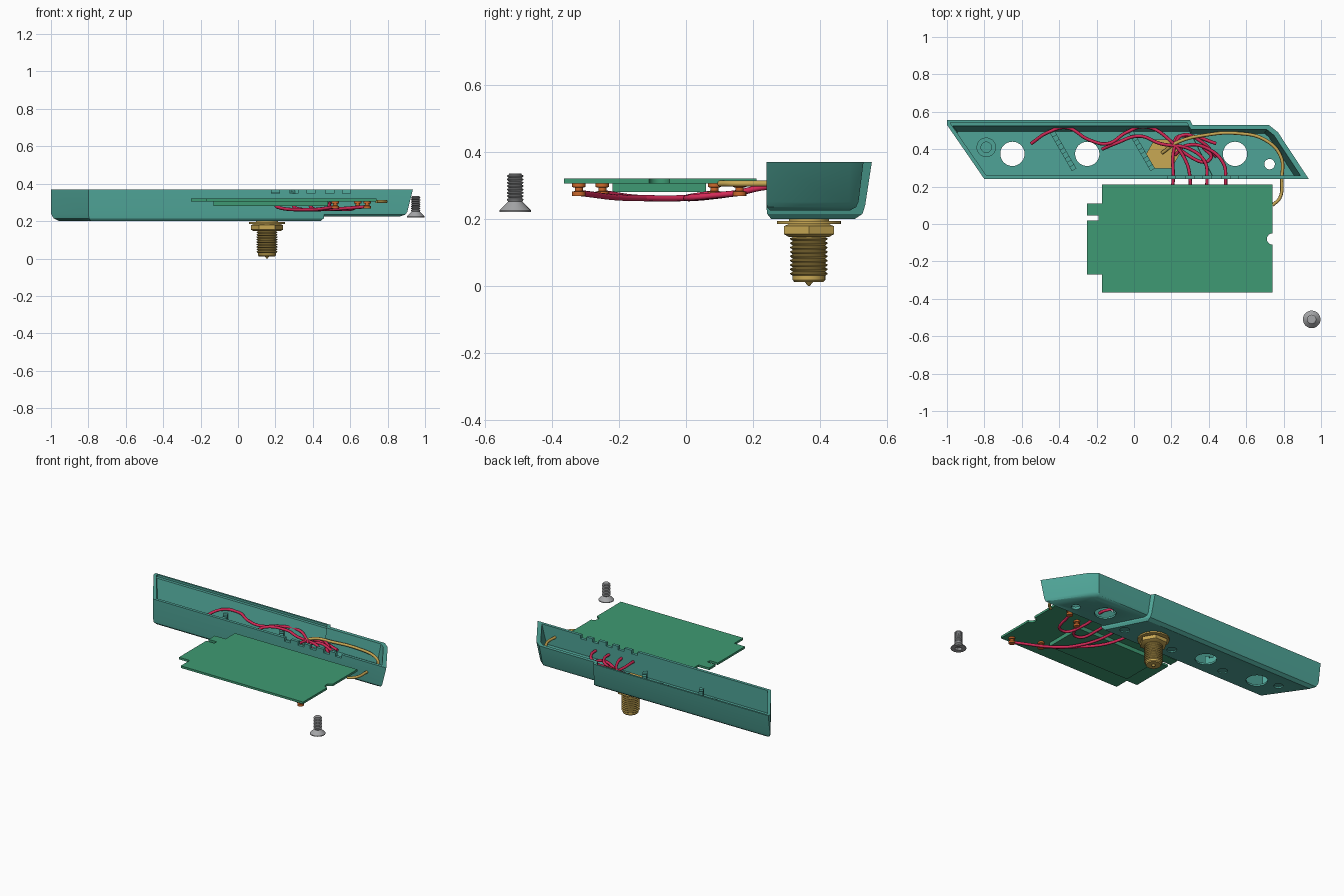
import bpy, bmesh, math
from mathutils import Vector

old = bpy.data.objects.get("Cube")
if old:
    bpy.data.objects.remove(old, do_unlink=True)


def material(name, *rgb):
    linear = [((c / 255 + 0.055) / 1.055) ** 2.4 for c in rgb] + [1]
    mat = bpy.data.materials.new(name)
    mat.use_nodes = True
    mat.diffuse_color = linear
    mat.node_tree.nodes["Principled BSDF"].inputs["Base Color"].default_value = linear
    return mat


teal = material("teal plastic", 79, 164, 151)
green = material("board green", 62, 154, 115)
gold = material("brass", 200, 168, 84)
red = material("red insulation", 212, 42, 88)
orange = material("copper orange", 206, 106, 44)
steel = material("steel", 165, 166, 168)


def add(name, data, mat):
    obj = bpy.data.objects.new(name, data)
    bpy.context.scene.collection.objects.link(obj)
    data.materials.append(mat)
    return obj


def smooth(mesh):
    mesh.shade_smooth()
    mesh.set_sharp_from_angle(angle=math.radians(32))


def loft(name, rings, mat):
    """Skin a stack of (outline, z) rings and cap both ends."""
    bm = bmesh.new()
    loops = [[bm.verts.new((x, y, z)) for x, y in pts] for pts, z in rings]
    for low, high in zip(loops, loops[1:]):
        for i in range(len(low)):
            j = (i + 1) % len(low)
            bm.faces.new((low[i], low[j], high[j], high[i]))
    bm.faces.new(loops[0])
    bm.faces.new(loops[-1])
    bmesh.ops.recalc_face_normals(bm, faces=bm.faces)
    mesh = bpy.data.meshes.new(name)
    bm.to_mesh(mesh)
    bm.free()
    smooth(mesh)
    return add(name, mesh, mat)


def prism(name, pts, low, high, mat):
    return loft(name, [(pts, low), (pts, high)], mat)


def box(name, x0, x1, y0, y1, z0, z1, mat):
    return prism(name, [(x0, y0), (x1, y0), (x1, y1), (x0, y1)], z0, z1, mat)


def circle(x, y, r, n=32):
    return [(x + r * math.cos(math.tau * i / n), y + r * math.sin(math.tau * i / n))
            for i in range(n)]


def lathe(name, x, y, profile, mat, n=32):
    return loft(name, [(circle(x, y, r, n), z) for r, z in profile], mat)


def inset(pts, amounts):
    """Move every edge of a counter-clockwise outline inward by its own amount."""
    lines = []
    for i, p in enumerate(pts):
        a, b = Vector(p), Vector(pts[(i + 1) % len(pts)])
        d = (b - a).normalized()
        lines.append((a + Vector((-d.y, d.x)) * amounts[i], d))
    result = []
    for i, (b, e) in enumerate(lines):
        a, d = lines[i - 1]
        w = b - a
        t = (w.x * e.y - w.y * e.x) / (d.x * e.y - d.y * e.x)
        result.append(tuple(a + d * t))
    return result


def shell(name, outline, table):
    return loft(name, [(inset(outline, row[1:]), row[0]) for row in table], teal)


def combine(target, other, operation):
    """Bake one boolean into the target and discard the helper."""
    other.hide_render = True
    mod = target.modifiers.new("boolean", "BOOLEAN")
    mod.operation, mod.solver, mod.object = operation, "EXACT", other
    graph = bpy.context.evaluated_depsgraph_get()
    mesh = bpy.data.meshes.new_from_object(target.evaluated_get(graph))
    target.modifiers.clear()
    target.data = mesh
    bpy.data.objects.remove(other, do_unlink=True)


# Slanted tray: deep left section and shallower right section
deep = [(-.8, .24), (.46, .24), (.3, .555), (-1, .555), (-1, .53)]
shallow = [(.2, .24), (.935, .24), (.77, .49), (.72, .53), (.2, .53)]
case = shell("case", deep, [
    (.37, 0, 0, 0, 0, 0), (.24, 0, 0, .02, 0, 0),
    (.215, .002, 0, .028, .014, .004), (.2, .014, .01, .05, .045, .02)])
combine(case, shell("right_outer", shallow, [
    (.37, 0, 0, 0, 0, 0), (.25, 0, .025, .02, .015, 0),
    (.235, .002, .032, .028, .022, 0), (.225, .012, .05, .045, .04, 0)]), "UNION")
combine(case, shell("deep_cavity", deep, [
    (.4, .02, .02, .012, .02, .02), (.356, .02, .02, .012, .02, .02),
    (.355, .02, .02, .03, .03, .02), (.218, .02, .03, .06, .055, .02)]), "DIFFERENCE")
combine(case, shell("shallow_cavity", shallow, [
    (.4, .02, .02, .02, .02, .03), (.243, .02, .055, .05, .045, .03)]), "DIFFERENCE")

# Hexagonal pockets with round openings
hole_y = .375
for x, floor in ((-.65, .218), (-.25, .218), (.15, .218), (.54, .243)):
    pocket = prism("pocket", circle(x, hole_y, .1, 6), floor - .006, floor + .004, teal)
    combine(case, pocket, "DIFFERENCE")
    combine(case, prism("opening", circle(x, hole_y, .065), .1, .3, teal), "DIFFERENCE")

# Screw boss, screw holes and shallow dimples underneath
lathe("boss", -.79, .41, [(.028, .21), (.052, .21), (.052, .235), (.028, .235), (.028, .21)], teal)
for x, y in ((-.79, .41), (.725, .32)):
    combine(case, prism("screw_hole", circle(x, y, .028), .1, .3, teal), "DIFFERENCE")
for x in (-.42, -.02, .35):
    combine(case, prism("dimple", circle(x, .33, .03), .19, .208, teal), "DIFFERENCE")
    lathe("pad", x, .33, [(.045, .21), (.045, .226)], teal)

# Wire slots in the front rim
for x in (.2, .3, .39, .49, .58):
    combine(case, box("slot", x - .022, x + .022, .22, .28, .347, .4, teal), "DIFFERENCE")
smooth(case.data)

# Slanted ribs with notched tops
for x in (-.45, -.03):
    a, b = Vector((x, .515)), Vector((x + .13, .29))
    across = Vector((.012, .007))
    for i in range(10):
        p, q = a.lerp(b, i / 10), a.lerp(b, (i + 1) / 10)
        quad = [tuple(v) for v in (p - across, q - across, q + across, p + across)]
        prism("rib_segment", quad, .212, .275 if i % 2 else .26, teal)

# Circuit board with side notches, and the module under it
notch = [(.74 + .03 * math.cos(a), -.08 + .03 * math.sin(a))
         for a in (math.radians(270 - 20 * i) for i in range(10))]
board = [(-.17, -.365), (.74, -.365)] + notch + [
    (.74, .21), (-.17, .21), (-.17, .11), (-.25, .11), (-.25, .045), (-.19, .045),
    (-.19, .02), (-.25, .02), (-.25, -.27), (-.17, -.27)]
prism("board", board, .306, .32, green)
box("module", -.13, .48, -.22, .06, .28, .307, green)

# Solder posts
posts = [(.69, -.32), (.52, -.25), (.52, .085), (.64, .16)]
for x, y in posts:
    lathe("post", x, y, [(.02, .306), (.02, .295), (.012, .293), (.012, .283),
                         (.02, .281), (.02, .268)], orange, 16)


def wire(name, points, mat, height=.295):
    curve = bpy.data.curves.new(name, "CURVE")
    curve.dimensions = "3D"
    curve.bevel_depth, curve.bevel_resolution, curve.resolution_u = .009, 2, 8
    curve.use_fill_caps = True
    spline = curve.splines.new("BEZIER")
    spline.bezier_points.add(len(points) - 1)
    for knot, p in zip(spline.bezier_points, points):
        knot.co = (p[0], p[1], p[2] if len(p) > 2 else height)
        knot.handle_left_type = knot.handle_right_type = "AUTO"
    return add(name, curve, mat)


# Red wires: each runs from a post, under the board and through the front wall
inside = [
    [(.22, .42), (.26, .475), (.36, .44), (.44, .36, .26)],
    [(.28, .33), (.2, .44), (.06, .52), (-.04, .49), (-.14, .43), (-.24, .45),
     (-.36, .515), (-.46, .49), (-.55, .43, .25)],
    [(.38, .33), (.3, .4), (.14, .43), (.03, .47), (-.1, .43), (-.17, .4, .25)],
    [(.48, .32), (.4, .4), (.28, .42), (.22, .37, .26)]]
for (px, py), slot, path in zip(posts, (.21, .3, .39, .49), inside):
    middle = ((px + slot) / 2, min(py, 0) / 2, .262)
    wire("red_wire", [(px, py, .277), middle, (slot, .14, .275), (slot, .24, .295)] + path, red)
wire("red_wire", [(.44, .43), (.3, .47), (.22, .45), (.27, .38), (.41, .35), (.37, .41)], red, .285)

# Coaxial lead
wire("coaxial_lead", [(.15, .38, .25), (.24, .44), (.38, .475), (.55, .485), (.7, .45),
                      (.785, .36), (.79, .24), (.78, .14), (.74, .1)], gold, .305)

# Threaded antenna connector
cx, cy = .155, .367
prism("connector_hex", circle(cx, hole_y, .09, 6), .2, .24, gold)
lathe("connector_washer", cx, cy, [(.096, .184), (.096, .194), (.06, .194), (.06, .21)], gold)
lathe("connector_nut", cx, cy, [(.07, .146), (.086, .154), (.086, .178), (.07, .184)], gold, 6)
thread = [(.044, .012), (.049, .018), (.049, .03)]
for i in range(9):
    z = .032 + i * .013
    thread += [(.056, z + .003), (.056, z + .006), (.049, z + .009), (.049, z + .011)]
lathe("connector_thread", cx, cy, thread, gold)
lathe("connector_pin", cx, cy, [(.003, 0), (.014, .013)], gold, 16)

# Countersunk screw, head down, with a hexagonal socket
sx, sy = .95, -.51
profile = [(.047, .22), (.047, .225), (.021, .251)]
for i in range(8):
    z = .254 + i * .01
    profile += [(.025, z + .003), (.025, z + .005), (.019, z + .008)]
profile += [(.019, .335)]
screw = lathe("screw", sx, sy, profile, steel)
combine(screw, prism("socket", circle(sx, sy, .022, 6), .2, .235, steel), "DIFFERENCE")
smooth(screw.data)
